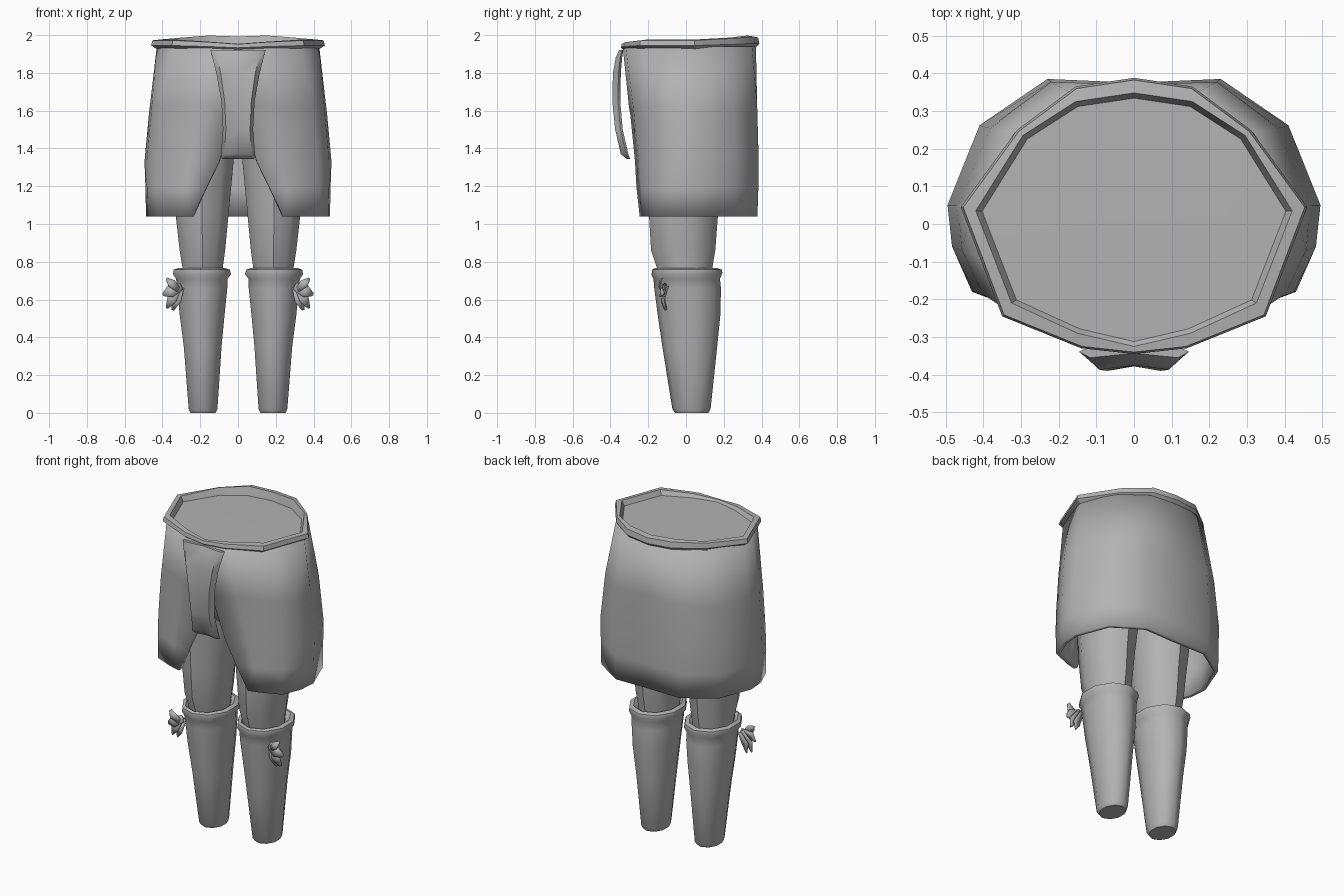
import bpy, math

if "Cube" in bpy.data.objects:
    bpy.data.objects.remove(bpy.data.objects["Cube"])

cloth = bpy.data.materials.new("plain grey")
cloth.diffuse_color = (0.45, 0.45, 0.45, 1)
cloth.use_nodes = True
cloth.node_tree.nodes["Principled BSDF"].inputs["Base Color"].default_value = cloth.diffuse_color


def loft(name, rings, closed=True, bottom=False, top=False, mirror=True,
         thick=0, angle=40):
    """Skin a stack of rings (listed bottom to top, counter-clockwise)."""
    n = len(rings[0])
    verts = [p for r in rings for p in r]
    faces = []
    for k in range(len(rings) - 1):
        for i in range(n if closed else n - 1):
            j = (i + 1) % n
            faces.append((k*n + i, k*n + j, (k+1)*n + j, (k+1)*n + i))
    if bottom:
        faces.append(tuple(reversed(range(n))))
    if top:
        faces.append(tuple(range((len(rings) - 1)*n, len(rings)*n)))
    me = bpy.data.meshes.new(name)
    me.from_pydata(verts, [], faces)
    me.materials.append(cloth)
    ob = bpy.data.objects.new(name, me)
    bpy.context.collection.objects.link(ob)
    bpy.ops.object.select_all(action='DESELECT')
    bpy.context.view_layer.objects.active = ob
    ob.select_set(True)
    if mirror:
        m = ob.modifiers.new("mirror", 'MIRROR')
        m.merge_threshold = 0.0005
    if thick:
        s = ob.modifiers.new("thickness", 'SOLIDIFY')
        s.thickness = thick
        s.offset = -1
    bpy.ops.object.shade_smooth_by_angle(angle=math.radians(angle))
    return ob


def oval(x0, x1, y0, y1, z, n=10, tilt=0):
    cx, cy, rx, ry = (x0+x1)/2, (y0+y1)/2, (x1-x0)/2, (y1-y0)/2
    pts = []
    for i in range(n):
        a = 2*math.pi*i/n - math.pi/2
        pts.append((cx + rx*math.cos(a), cy + ry*math.sin(a),
                    z + tilt*math.sin(a)))
    return pts


# Skirt: right half, from the front slit around to the back centre
rows = [
    (1.04, [(.24, -.245), (.31, -.225), (.43, -.175), (.478, -.06), (.487, .05), (.405, .26), (.22, .378), (0, .375)]),
    (1.19, [(.17, -.262), (.28, -.235), (.43, -.18), (.482, -.06), (.49, .05), (.408, .26), (.226, .383), (0, .37)]),
    (1.33, [(.10, -.27), (.25, -.25), (.425, -.18), (.483, -.06), (.495, .05), (.41, .262), (.23, .385), (0, .375)]),
    (1.58, [(.03, -.295), (.20, -.275), (.40, -.19), (.46, -.07), (.472, .05), (.385, .255), (.22, .378), (0, .365)]),
    (1.62, [(0, -.302), (.19, -.28), (.395, -.19), (.457, -.07), (.467, .05), (.38, .255), (.22, .377), (0, .365)]),
    (1.94, [(0, -.335), (.14, -.32), (.33, -.235), (.385, -.10), (.43, .04), (.32, .24), (.17, .35), (0, .37)]),
]
loft("skirt", [[(x, y, z) for x, y in r] for z, r in rows],
     closed=False, thick=0.025, angle=45)

# Waistband rim, sunken waist top
outer = [(0, -.345, -.02), (.14, -.33, -.01), (.35, -.245, 0),
         (.46, .045, .0), (.31, .25, .01), (.155, .365, .02), (0, .388, .015)]
inner = [(0, -.325), (.15, -.29), (.325, -.21), (.42, .035),
         (.295, .235), (.155, .325), (0, .348)]
rings = [[(x*.93, y*.94, 1.925 + d*.4) for x, y, d in outer],
         [(x, y, 1.945 + d*.6) for x, y, d in outer],
         [(x*.985, y*.985, 1.972 + d) for x, y, d in outer],
         [(x, y, 1.976 + o[2]*1.1) for (x, y), o in zip(inner, outer)],
         [(x*.96, y*.96, 1.945) for x, y in inner],
         [(0, 0.01, 1.948)]*len(inner)]
loft("waistband", rings, closed=False, angle=30)

# Front flap: padded strip hanging from the waistband
flap = []
for z, w, back, front in [(1.345, .085, -.295, -.315), (1.37, .09, -.305, -.345),
                          (1.50, .08, -.335, -.375), (1.65, .088, -.348, -.39),
                          (1.80, .115, -.345, -.387), (1.88, .135, -.338, -.372),
                          (1.92, .146, -.332, -.355)]:
    flap.append([(-w, (back*.7 + front*.3), z), (-w*.8, front, z), (0, front + .012, z),
                 (w*.8, front, z), (w, (back*.7 + front*.3), z), (w*.9, back, z),
                 (-w*.9, back, z)])
loft("front_flap", flap, bottom=True, top=True, mirror=False, angle=50)

# Upper legs and hidden hips
loft("upper_leg", [oval(.08, .30, -.14, .13, .70),
                   oval(.075, .30, -.155, .14, .77),
                   oval(.062, .315, -.185, .155, .86),
                   oval(.045, .335, -.195, .168, 1.03),
                   oval(.018, .36, -.21, .20, 1.30),
                   oval(.002, .38, -.22, .25, 1.50)], top=True)
loft("hips", [oval(-.22, .22, -.14, .18, 1.36, 12),
              oval(-.37, .37, -.23, .27, 1.52, 12),
              oval(-.38, .38, -.26, .30, 1.90, 12)],
     bottom=True, top=True, mirror=False)

# Boots with a rolled cuff
loft("boot", [oval(.115, .255, -.058, .118, 0),
              oval(.105, .265, -.072, .13, .02),
              oval(.082, .292, -.125, .165, .35),
              oval(.065, .315, -.15, .182, .52),
              oval(.05, .328, -.168, .185, .66),
              oval(.048, .335, -.172, .18, .71),
              oval(.03, .352, -.182, .193, .735, tilt=.005),
              oval(.036, .348, -.18, .19, .758),
              oval(.06, .325, -.165, .165, .766),
              oval(.08, .30, -.14, .13, .74)], bottom=True, angle=55)

# Pointed ties on the outer side of each boot
for k, (root, tip, w) in enumerate([((.30, .665), (.345, .545), .026),
                                    ((.31, .675), (.375, .555), .026),
                                    ((.30, .67), (.396, .625), .032),
                                    ((.315, .65), (.378, .71), .022)]):
    dx, dz = tip[0] - root[0], tip[1] - root[1]
    length = math.hypot(dx, dz)
    nx, nz = -dz/length*w, dx/length*w
    y = -.112 - .008*k
    strip = []
    for t, s, bow in [(0, .6, .01), (.6, 1, -.008), (1, .25, .004)]:
        cx, cz = root[0] + dx*t, root[1] + dz*t
        strip.append([(cx - nx*s, y + bow, cz - nz*s),
                      (cx + nx*s, y + bow + .01, cz + nz*s)])
    loft("boot_tie_%d" % (k + 1), strip, closed=False, thick=0.005, angle=20)
